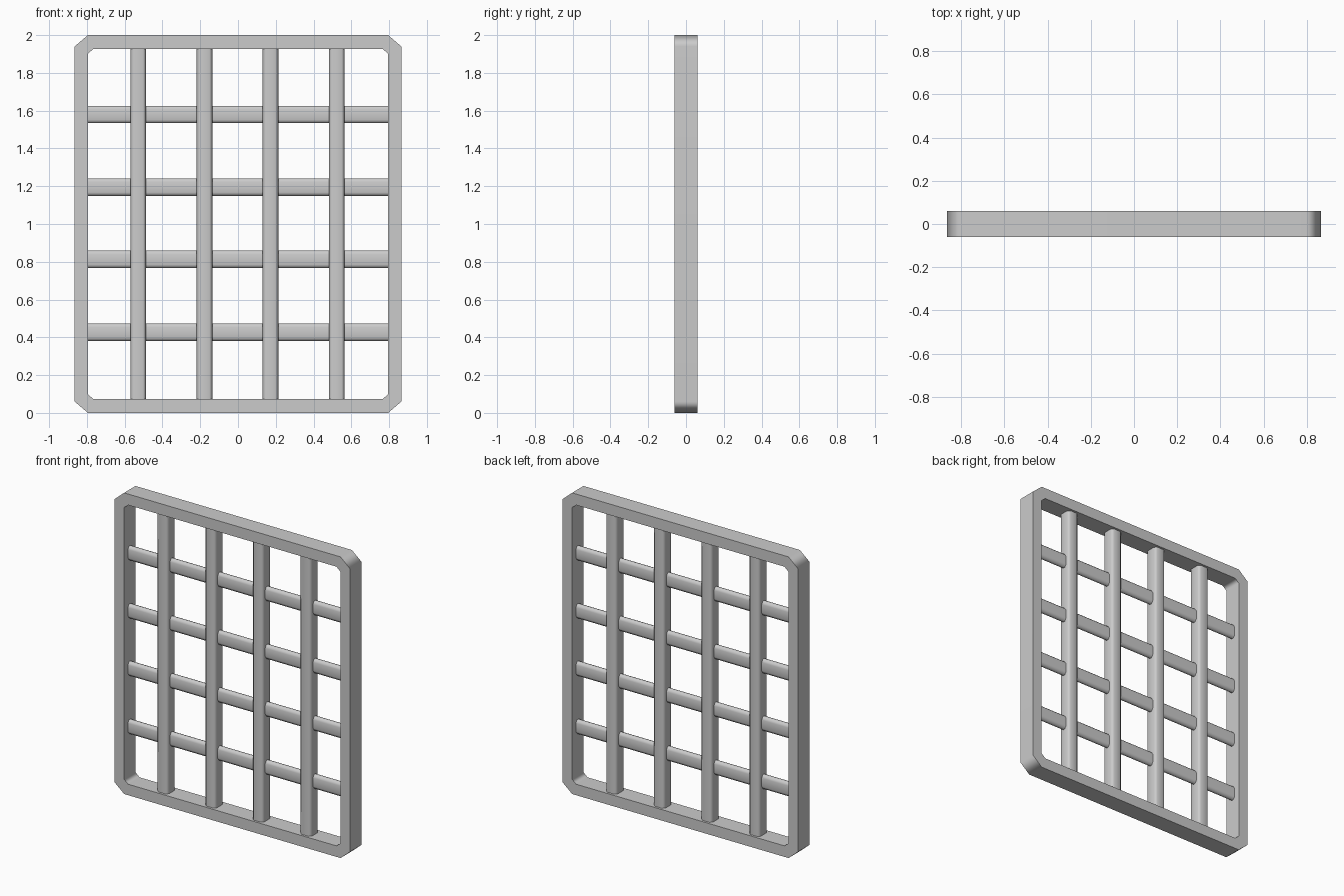
import bpy, bmesh, math

cube = bpy.data.objects.get("Cube")
if cube:
    bpy.data.objects.remove(cube, do_unlink=True)

# Single plain grey metal
grey = bpy.data.materials.new("grey_metal")
grey.use_nodes = True
color = (0.6, 0.6, 0.6, 1)
grey.diffuse_color = color
grey.node_tree.nodes["Principled BSDF"].inputs["Base Color"].default_value = color


def octagon(a, b, ca, cb):
    """Rectangle of half sizes a, b with its corners cut by ca, cb."""
    quarter = [(a, b - cb), (a - ca, b)]
    right = quarter + [(-p, q) for p, q in reversed(quarter)]
    return right + [(-p, -q) for p, q in right]


def finish(name, bm):
    bmesh.ops.recalc_face_normals(bm, faces=bm.faces)
    mesh = bpy.data.meshes.new(name)
    bm.to_mesh(mesh)
    bm.free()
    mesh.materials.append(grey)
    obj = bpy.data.objects.new(name, mesh)
    bpy.context.collection.objects.link(obj)
    bpy.ops.object.select_all(action='DESELECT')
    obj.select_set(True)
    bpy.context.view_layer.objects.active = obj
    bpy.ops.object.shade_smooth_by_angle(angle=math.radians(60))
    # Flat sides stay flat and only the cut corners look rounded
    mod = obj.modifiers.new("weighted_normals", 'WEIGHTED_NORMAL')
    mod.keep_sharp = True
    return obj


def bar(name, section, place, start, end):
    """Extrude a section; place maps (p, q, along) to a 3D point."""
    bm = bmesh.new()
    ends = [[bm.verts.new(place(p, q, t)) for p, q in section] for t in (start, end)]
    for ring in ends:
        bm.faces.new(ring)
    for i in range(len(section)):
        j = (i + 1) % len(section)
        bm.faces.new((ends[0][i], ends[0][j], ends[1][j], ends[1][i]))
    return finish(name, bm)


# Outer frame: a ring with cut corners
depth = 0.06
outer = octagon(0.865, 1.0, 0.07, 0.06)
inner = octagon(0.795, 0.927, 0.03, 0.025)
bm = bmesh.new()
loops = [[bm.verts.new((x, y, z + 1)) for x, z in shape]
         for shape, y in ((outer, -depth), (outer, depth), (inner, depth), (inner, -depth))]
for k in range(4):
    a, b = loops[k], loops[(k + 1) % 4]
    for i in range(8):
        j = (i + 1) % 8
        bm.faces.new((a[i], a[j], b[j], b[i]))
finish("frame", bm)

# Thick upright bars
upright = octagon(0.042, 0.045, 0.016, 0.016)
for n, cx in enumerate((-0.528, -0.177, 0.172, 0.523)):
    bar(f"upright_bar_{n + 1}", upright,
        lambda p, q, t, cx=cx: (cx + p, q, t), 0.07, 1.93)

# Thinner crossbars
cross = octagon(0.02, 0.046, 0.012, 0.018)
for n, cz in enumerate((0.427, 0.813, 1.195, 1.58)):
    bar(f"crossbar_{n + 1}", cross,
        lambda p, q, t, cz=cz: (t, p, cz + q), -0.797, 0.797)
